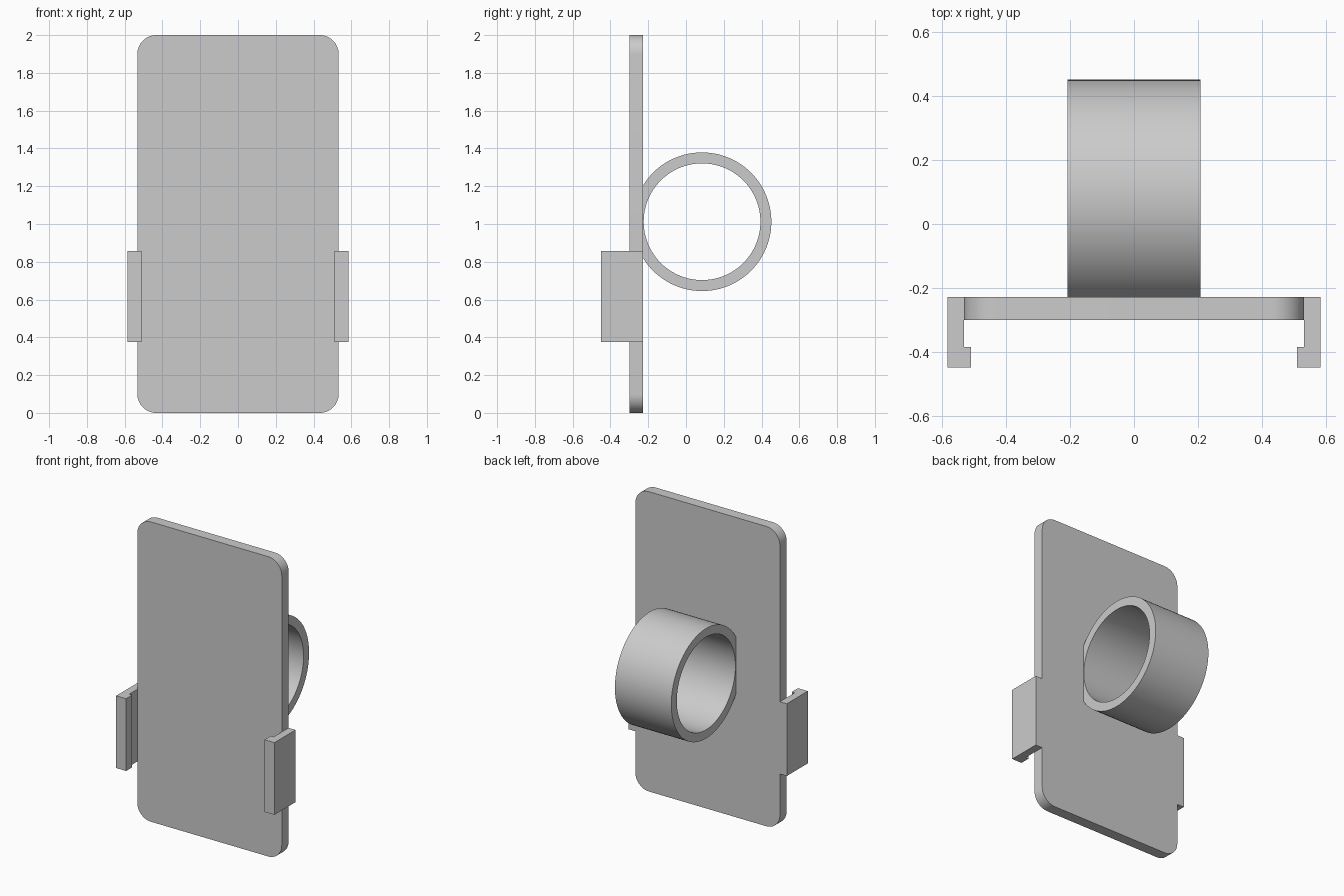
import bpy, bmesh, math
from mathutils import Vector

if "Cube" in bpy.data.objects:
    bpy.data.objects.remove(bpy.data.objects["Cube"], do_unlink=True)

grey = bpy.data.materials.new("plain grey")
grey.use_nodes = True
grey.diffuse_color = (0.6, 0.6, 0.6, 1)
grey.node_tree.nodes["Principled BSDF"].inputs["Base Color"].default_value = (0.6, 0.6, 0.6, 1)

BACK, FRONT = -0.228, -0.30      # plate faces along y


def finish(name, bm):
    bmesh.ops.recalc_face_normals(bm, faces=bm.faces)
    mesh = bpy.data.meshes.new(name)
    bm.to_mesh(mesh)
    bm.free()
    mesh.materials.append(grey)
    obj = bpy.data.objects.new(name, mesh)
    bpy.context.collection.objects.link(obj)
    bpy.ops.object.select_all(action='DESELECT')
    obj.select_set(True)
    bpy.context.view_layer.objects.active = obj
    bpy.ops.object.shade_smooth_by_angle(angle=math.radians(30))
    return obj


def prism(name, points, depth):
    """Extrude a closed outline by a vector."""
    bm = bmesh.new()
    face = bm.faces.new([bm.verts.new(p) for p in points])
    side = bmesh.ops.extrude_face_region(bm, geom=[face], use_keep_orig=True)["geom"]
    bmesh.ops.translate(bm, vec=depth, verts=[v for v in side if isinstance(v, bmesh.types.BMVert)])
    return finish(name, bm)


# Back plate with rounded corners
half_w, height, radius, steps = 0.533, 2.0, 0.1, 12
outline = []
corners = [(1, height - radius), (-1, height - radius), (-1, radius), (1, radius)]
for i, (side, cz) in enumerate(corners):
    for k in range(steps + 1):
        a = math.pi / 2 * (i + k / steps)
        outline.append((side * (half_w - radius) + radius * math.cos(a), FRONT,
                        cz + radius * math.sin(a)))
prism("back_plate", outline, (0, BACK - FRONT, 0))

# Hooked side clips
hook = [(0.533, BACK), (0.584, BACK), (0.584, -0.45), (0.511, -0.45), (0.511, -0.385), (0.533, -0.385)]
for name, s in (("left_clip", 1), ("right_clip", -1)):
    prism(name, [(s * x, y, 0.375) for x, y in hook], (0, 0, 0.482))

# Ring on the back, trimmed flat where it sinks into the plate
bm = bmesh.new()
centre, half_len, segs = Vector((0, 0.085, 1.012)), 0.208, 96
section = [(-half_len, 0.367), (half_len, 0.367), (half_len, 0.309), (-half_len, 0.309)]
loops = []
for i in range(segs):
    a = math.tau * i / segs
    loops.append([bm.verts.new(centre + Vector((x, r * math.cos(a), r * math.sin(a)))) for x, r in section])
for i, here in enumerate(loops):
    there = loops[(i + 1) % segs]
    for j in range(4):
        bm.faces.new((here[j], here[j - 1], there[j - 1], there[j]))
bmesh.ops.bisect_plane(bm, geom=bm.verts[:] + bm.edges[:] + bm.faces[:],
                       plane_co=(0, BACK - 0.004, 0), plane_no=(0, 1, 0), clear_inner=True)
bmesh.ops.holes_fill(bm, edges=[e for e in bm.edges if e.is_boundary], sides=0)
finish("ring", bm)
